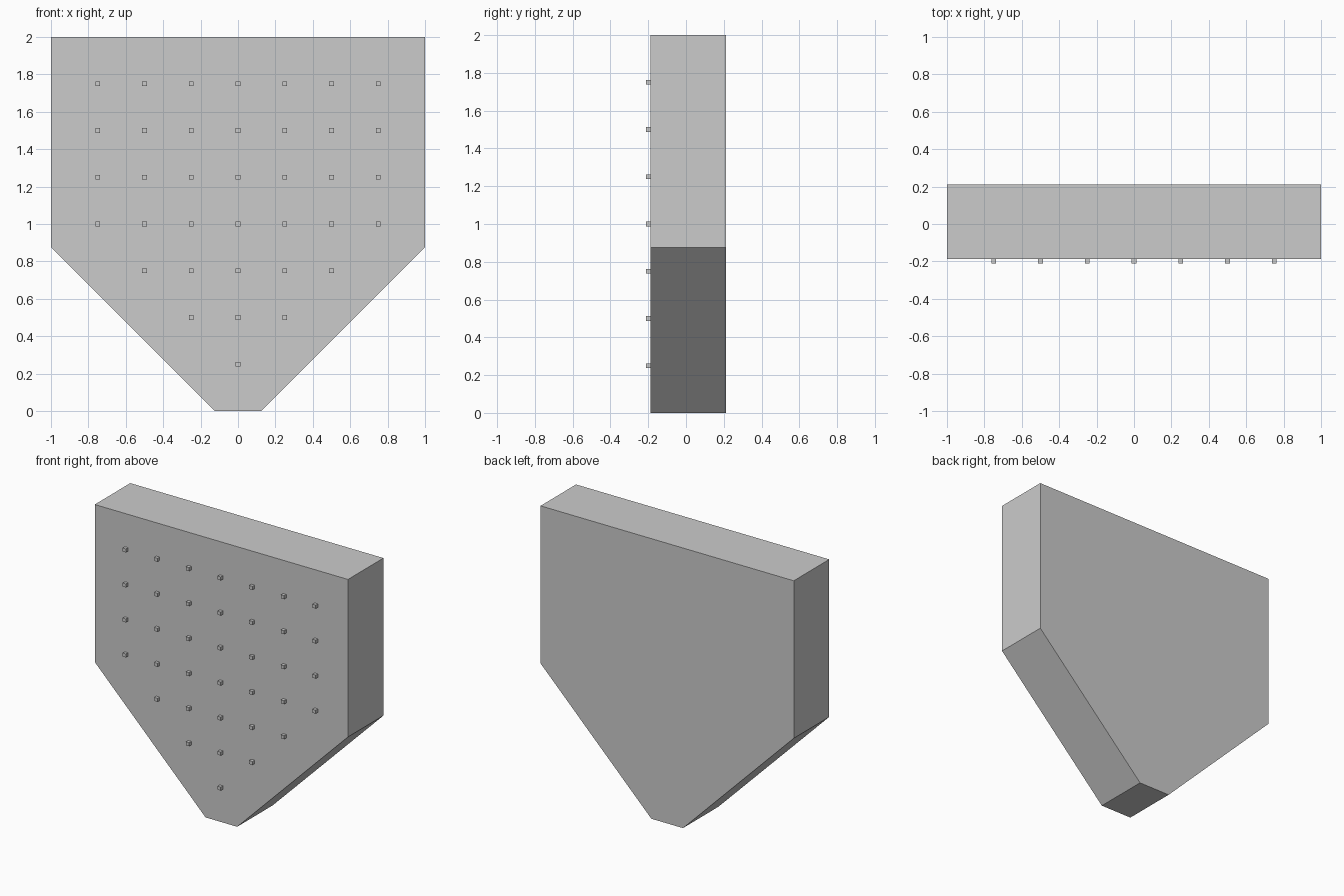
import bpy
import bmesh
from mathutils import Matrix, Vector

if "Cube" in bpy.data.objects:
    bpy.data.objects.remove(bpy.data.objects["Cube"])

FRONT, BACK = -0.1875, 0.2125
STUD = 0.025


def add_object(name, bm):
    bmesh.ops.recalc_face_normals(bm, faces=bm.faces)
    mesh = bpy.data.meshes.new(name)
    bm.to_mesh(mesh)
    bm.free()
    obj = bpy.data.objects.new(name, mesh)
    bpy.context.collection.objects.link(obj)
    return obj


# Six-sided slab with tapered lower corners, extruded front to back
half = [(0.125, 0), (1, 0.875), (1, 2)]
outline = half + [(-x, z) for x, z in reversed(half)]
bm = bmesh.new()
face = bm.faces.new([bm.verts.new((x, FRONT, z)) for x, z in outline])
ext = bmesh.ops.extrude_face_region(bm, geom=[face], use_keep_orig=True)
back_verts = [g for g in ext["geom"] if isinstance(g, bmesh.types.BMVert)]
bmesh.ops.translate(bm, verts=back_verts, vec=(0, BACK - FRONT, 0))
add_object("panel_body", bm)

# Grid of small cube studs on the front, following the taper
bm = bmesh.new()
for row in range(1, 8):
    reach = min(row - 1, 3)
    for col in range(-reach, reach + 1):
        pos = Vector((col * 0.25, FRONT - STUD / 2, row * 0.25))
        bmesh.ops.create_cube(bm, size=STUD, matrix=Matrix.Translation(pos))
add_object("front_studs", bm)
